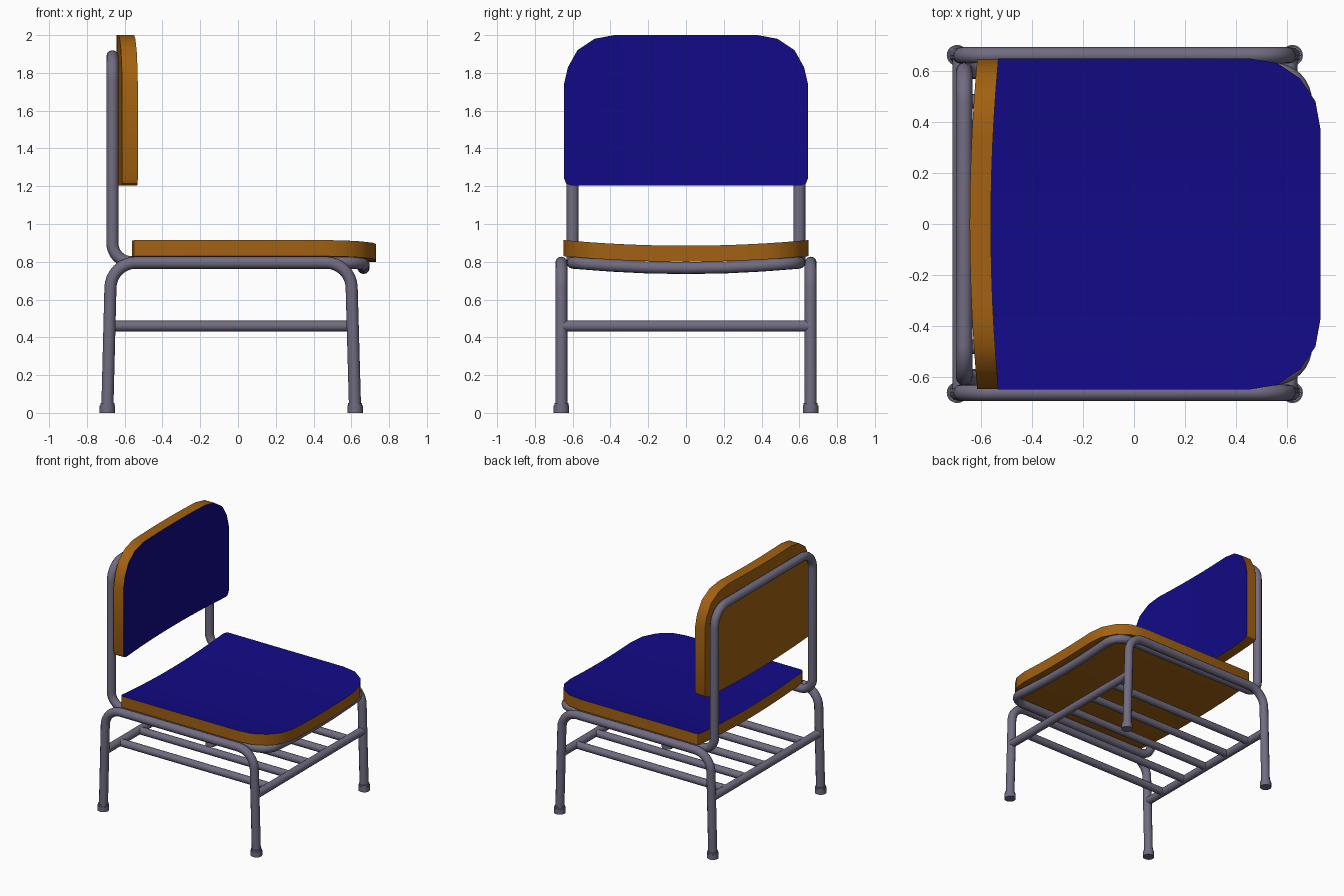
import bpy, bmesh
from mathutils import Vector

if "Cube" in bpy.data.objects:
    bpy.data.objects.remove(bpy.data.objects["Cube"])


def material(name, color):
    m = bpy.data.materials.new(name)
    m.diffuse_color = (*color, 1)
    m.use_nodes = True
    m.node_tree.nodes["Principled BSDF"].inputs["Base Color"].default_value = m.diffuse_color
    return m


STEEL = material("steel", (0.165, 0.15, 0.22))
WOOD = material("wood", (0.36, 0.12, 0.006))
BLUE = material("blue", (0.006, 0.003, 0.24))


def fillet(points, cyclic):
    """Turn (x, y, z, radius) corners into a path with rounded bends."""
    out, n = [], len(points)
    for i, (x, y, z, r) in enumerate(points):
        p = Vector((x, y, z))
        if r == 0 or (not cyclic and i in (0, n - 1)):
            out.append(p)
            continue
        a = Vector(points[i - 1][:3]) - p
        b = Vector(points[(i + 1) % n][:3]) - p
        p0, p2 = p + a.normalized() * r, p + b.normalized() * r
        for k in range(9):
            t = k / 8
            # rational quadratic: circular arc for a right-angle bend
            w0, w1, w2 = (1 - t) ** 2, 1.4142 * t * (1 - t), t * t
            out.append((p0 * w0 + p * w1 + p2 * w2) / (w0 + w1 + w2))
    return out


def tube(name, points, radius, cyclic=False):
    curve = bpy.data.curves.new(name, 'CURVE')
    curve.dimensions = '3D'
    curve.bevel_depth = radius
    curve.bevel_resolution = 4
    curve.use_fill_caps = True
    path = fillet(points, cyclic)
    spline = curve.splines.new('POLY')
    spline.points.add(len(path) - 1)
    for sp, p in zip(spline.points, path):
        sp.co = (*p, 1)
    spline.use_cyclic_u = cyclic
    spline.use_smooth = True
    curve.materials.append(STEEL)
    ob = bpy.data.objects.new(name, curve)
    bpy.context.collection.objects.link(ob)
    return ob


def shade(ob):
    bpy.ops.object.select_all(action='DESELECT')
    ob.select_set(True)
    bpy.context.view_layer.objects.active = ob
    bpy.ops.object.shade_smooth_by_angle(angle=0.52)


def panel(name, half, thick, place):
    """Slab from a half outline (u, v), bent across u, with a blue face."""
    outline = half + [(-u, v) for u, v in reversed(half)]
    bm = bmesh.new()
    bm.faces.new([bm.verts.new((u, v, 0)) for u, v in outline])
    for i in range(-5, 6):
        bmesh.ops.bisect_plane(bm, geom=bm.verts[:] + bm.edges[:] + bm.faces[:],
                               plane_co=(i * 0.105, 0, 0), plane_no=(1, 0, 0))
    front = bm.faces[:]
    ext = bmesh.ops.extrude_face_region(bm, geom=front, use_keep_orig=True)
    for v in ext["geom"]:
        if isinstance(v, bmesh.types.BMVert):
            v.co.z = thick
    for f in bm.faces:
        if all(v.co.z < 1e-5 for v in f.verts):
            f.material_index = 1
    for v in bm.verts:
        u, t, w = v.co
        v.co = place(u, t, w + 0.03 * (1 - (u / 0.65) ** 2))
    bmesh.ops.recalc_face_normals(bm, faces=bm.faces[:])
    me = bpy.data.meshes.new(name)
    bm.to_mesh(me)
    bm.free()
    me.materials.append(WOOD)
    me.materials.append(BLUE)
    ob = bpy.data.objects.new(name, me)
    bpy.context.collection.objects.link(ob)
    shade(ob)


# Seat and backrest
panel("seat",
      [(0.62, -0.56), (0.64, -0.55), (0.648, -0.53), (0.648, 0.45), (0.63, 0.56),
       (0.57, 0.65), (0.48, 0.71), (0.37, 0.73)],
      0.085, lambda u, v, w: (v, u, 0.915 - w))
panel("backrest",
      [(0.61, 1.205), (0.635, 1.215), (0.645, 1.24), (0.645, 1.745), (0.625, 1.83),
       (0.575, 1.92), (0.485, 1.98), (0.38, 2.0)],
      0.083, lambda u, v, w: (-0.53 - w, u, v))

# Side frames: each one tube forming two legs and a seat rail
for side, s in (("left", -1), ("right", 1)):
    y = 0.66 * s
    tube(side + "_leg_frame",
         [(-0.692, y, 0.01, 0), (-0.672, y, 0.795, 0.13),
          (0.598, y, 0.795, 0.13), (0.62, y, 0.01, 0)], 0.032)
    # Rubber feet: a cap with a narrower step on top
    for end, x in (("back", -0.692), ("front", 0.62)):
        bm = bmesh.new()
        for r, z0, z1 in ((0.041, 0, 0.04), (0.037, 0.04, 0.052)):
            ret = bmesh.ops.create_cone(bm, cap_ends=True, segments=20, radius1=r,
                                        radius2=r, depth=z1 - z0)
            bmesh.ops.translate(bm, verts=ret["verts"], vec=(x, y, (z0 + z1) / 2))
        me = bpy.data.meshes.new("foot")
        bm.to_mesh(me)
        bm.free()
        me.materials.append(STEEL)
        foot = bpy.data.objects.new(f"{side}_{end}_foot", me)
        bpy.context.collection.objects.link(foot)
        shade(foot)

# Closed loop: back posts, rails under the seat and sagging front bar
half = [(-0.665, 0.6, 1.888, 0.13), (-0.665, 0.6, 0.798, 0.1), (0.665, 0.6, 0.795, 0.12),
        (0.665, 0.4, 0.78, 0), (0.665, 0.2, 0.77, 0)]
tube("back_and_seat_loop",
     half + [(0.665, 0, 0.767, 0)] + [(x, -y, z, r) for x, y, z, r in reversed(half)],
     0.032, cyclic=True)

# Under-seat rack: cross bars between legs, and slats
for name, x in (("front", 0.609), ("back", -0.681)):
    tube(name + "_cross_bar", [(x, -0.655, 0.46, 0), (x, 0.655, 0.46, 0)], 0.03)
for i in range(-2, 3):
    tube(f"rack_slat_{i + 3}", [(-0.681, i * 0.24, 0.46, 0), (0.609, i * 0.24, 0.46, 0)], 0.028)
